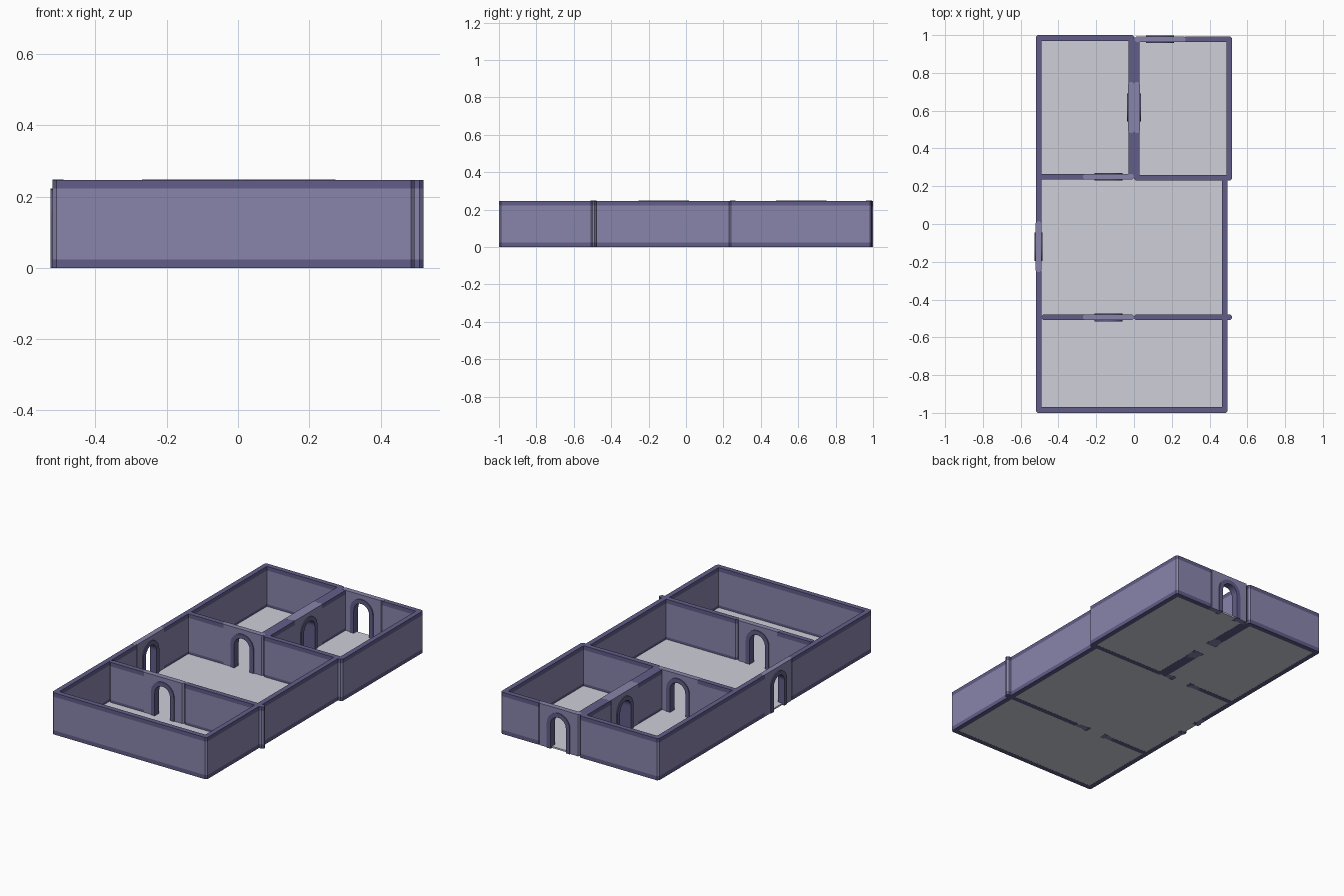
import bpy, bmesh, math

if "Cube" in bpy.data.objects:
    bpy.data.objects.remove(bpy.data.objects["Cube"])

H, T, BAND, CH = 0.247, 0.03, 0.024, 0.01


def material(name, rgb):
    m = bpy.data.materials.new(name)
    m.diffuse_color = (*rgb, 1)
    m.use_nodes = True
    m.node_tree.nodes["Principled BSDF"].inputs["Base Color"].default_value = m.diffuse_color
    return m


WALL = material("wall_paint", (0.25, 0.235, 0.41))
TRIM = material("dark_trim", (0.12, 0.11, 0.25))
FLOOR = material("floor_grey", (0.62, 0.63, 0.69))


def finish(name, bm, mats):
    bmesh.ops.recalc_face_normals(bm, faces=bm.faces)
    me = bpy.data.meshes.new(name)
    bm.to_mesh(me)
    bm.free()
    for m in mats:
        me.materials.append(m)
    ob = bpy.data.objects.new(name, me)
    bpy.context.collection.objects.link(ob)
    return ob


def place(ob, x, y, along_y):
    ob.location = (x, y, 0)
    ob.rotation_euler.z = math.pi / 2 if along_y else 0


# Wall strip with chamfered ends and flush dark bands at foot and top
def wall(name, axis, pos, a, b):
    L, h = (b - a) / 2, T / 2
    plan = [(-L, -h + CH), (-L + CH, -h), (L - CH, -h), (L, -h + CH),
            (L, h - CH), (L - CH, h), (-L + CH, h), (-L, h - CH)]
    bm = bmesh.new()
    rings = [[bm.verts.new((x, y, z)) for x, y in plan]
             for z in (0, BAND, H - BAND, H)]
    n = len(plan)
    for k in range(3):
        for i in range(n):
            j = (i + 1) % n
            f = bm.faces.new((rings[k][i], rings[k][j], rings[k + 1][j], rings[k + 1][i]))
            f.material_index = 0 if k == 1 else 1
    for r in (rings[0], rings[3]):
        bm.faces.new(r).material_index = 1
    mid = (a + b) / 2
    place(finish(name, bm, [WALL, TRIM]), *((mid, pos) if axis == 'x' else (pos, mid)), axis == 'y')


def arch(r, spring, steps=16):
    pts = [(-r, 0)]
    pts += [(-r * math.cos(math.pi * i / steps), spring + r * math.sin(math.pi * i / steps))
            for i in range(steps + 1)]
    return pts + [(r, 0)]


def extrude_profile(outline, depth):
    bm = bmesh.new()
    f = bm.faces.new([bm.verts.new((x, -depth / 2, z)) for x, z in outline])
    g = bmesh.ops.extrude_face_region(bm, geom=[f])['geom']
    bmesh.ops.translate(bm, vec=(0, depth, 0),
                        verts=[v for v in g if isinstance(v, bmesh.types.BMVert)])
    return bm


# Plain wall panel with an arched opening
def door_panel(name, axis, pos, centre, half=0.135):
    outline = [(half, 0), (half, H + 0.0005), (-half, H + 0.0005), (-half, 0)] + arch(0.055, 0.145)
    bm = extrude_profile(outline, T + 0.001)
    ends = [e for e in bm.edges
            if all(abs(abs(v.co.x) - half) < 1e-5 for v in e.verts)
            and abs(e.verts[0].co.z - e.verts[1].co.z) > 0.1]
    bmesh.ops.bevel(bm, geom=ends, offset=CH, segments=1, affect='EDGES')
    place(finish(name, bm, [WALL]), *((centre, pos) if axis == 'x' else (pos, centre)), axis == 'y')


# Arched surround that stands proud of the wall
def door_frame(name, axis, pos, centre, depth=0.042):
    bm = extrude_profile(arch(0.075, 0.147) + arch(0.05, 0.147)[::-1], depth)
    place(finish(name, bm, [TRIM]), *((centre, pos) if axis == 'x' else (pos, centre)), axis == 'y')


def floor(name, x0, x1, y0, y1):
    bm = bmesh.new()
    bmesh.ops.create_cube(bm, size=1)
    for v in bm.verts:
        v.co = (x1 if v.co.x > 0 else x0, y1 if v.co.y > 0 else y0, 0.01 if v.co.z > 0 else 0.0005)
    finish(name, bm, [FLOOR])


# Floors
floor("lower_floor", -0.512, 0.487, -0.992, 0.245)
floor("back_left_floor", -0.512, 0.0, 0.245, 0.992)
floor("back_right_floor", 0.0, 0.512, 0.237, 0.987)

# Walls: name, direction, fixed coordinate, start, end
for w in [
    ("front_wall", 'x', -0.985, -0.52, 0.495),
    ("left_wall_front", 'y', -0.505, -1.0, -0.24),
    ("left_wall_back", 'y', -0.505, -0.005, 1.0),
    ("right_wall", 'y', 0.48, -1.0, 0.25),
    ("back_left_room_back", 'x', 0.985, -0.52, 0.0),
    ("middle_left_wall_a", 'y', -0.015, 0.235, 0.5),
    ("middle_left_wall_b", 'y', -0.015, 0.735, 1.0),
    ("middle_right_wall_a", 'y', 0.015, 0.23, 0.5),
    ("middle_right_wall_b", 'y', 0.015, 0.735, 0.99),
    ("back_right_room_back", 'x', 0.978, 0.26, 0.52),
    ("back_right_room_side", 'y', 0.505, 0.23, 0.993),
    ("back_right_room_front", 'x', 0.245, 0.0, 0.52),
    ("back_left_room_front", 'x', 0.25, -0.52, -0.25),
    ("divider_left", 'x', -0.494, -0.49, -0.25),
    ("divider_right", 'x', -0.494, 0.0, 0.52),
]:
    wall(*w)

# Doorways: name, direction, wall positions, frame position, centre, frame depth
for name, axis, walls, pos, centre, depth in [
    ("left_door", 'y', [-0.505], -0.505, -0.12, 0.042),
    ("back_door", 'x', [0.978], 0.978, 0.138, 0.042),
    ("middle_door", 'y', [-0.015, 0.015], 0.0, 0.617, 0.072),
    ("back_left_room_door", 'x', [0.25], 0.25, -0.135, 0.042),
    ("divider_door", 'x', [-0.494], -0.494, -0.135, 0.042),
]:
    for i, p in enumerate(walls):
        door_panel(f"{name}_panel_{i + 1}", axis, p, centre)
    door_frame(name + "_frame", axis, pos, centre, depth)
